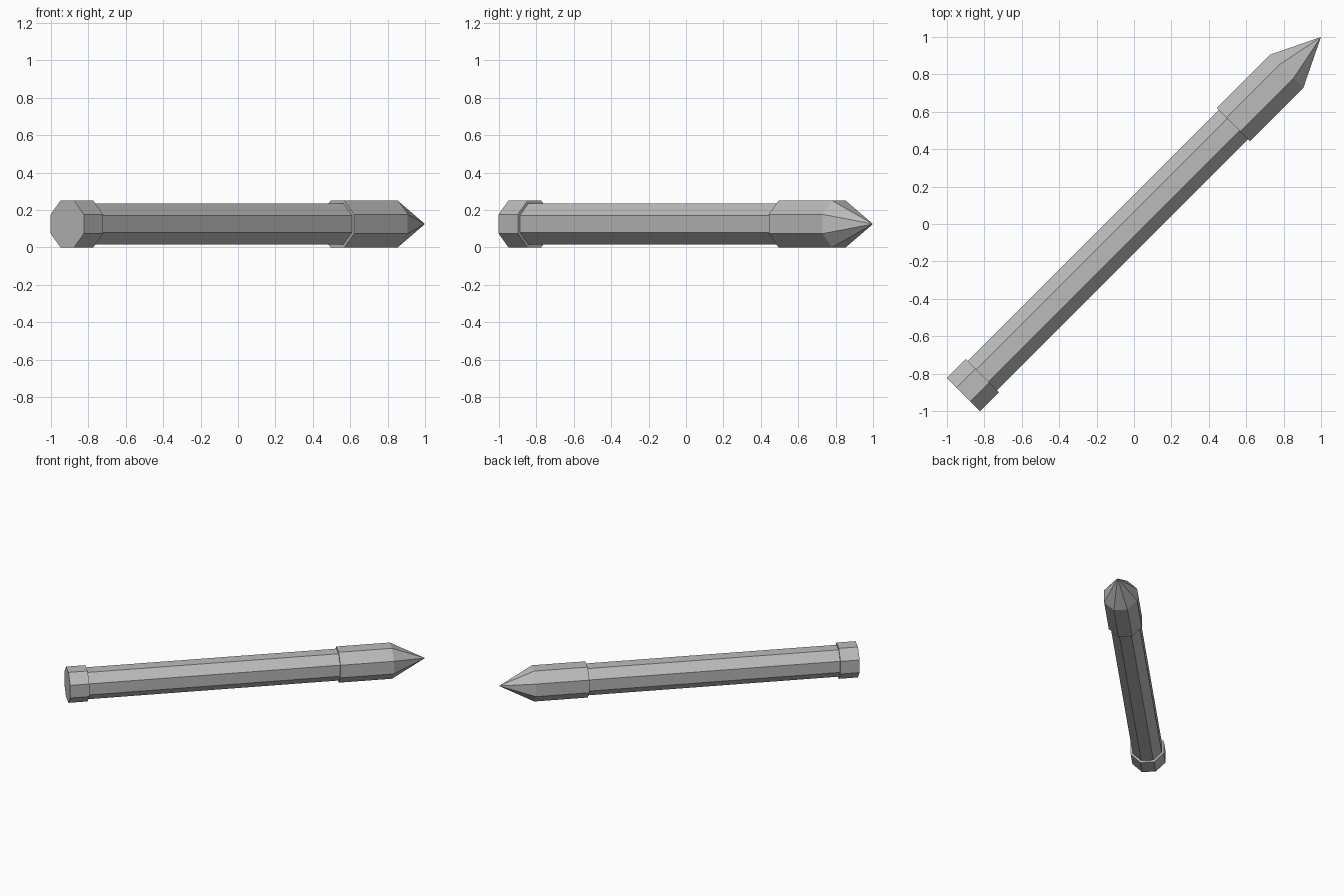
import bpy, bmesh, math
from mathutils import Matrix

if "Cube" in bpy.data.objects:
    bpy.data.objects.remove(bpy.data.objects["Cube"])

SIDES = 8
CZ = 0.125

grey = bpy.data.materials.new("plain grey")
grey.diffuse_color = (0.5, 0.5, 0.5, 1)
grey.use_nodes = True
grey.node_tree.nodes["Principled BSDF"].inputs["Base Color"].default_value = grey.diffuse_color

# Frame whose local z runs along the diagonal (1, 1, 0)
frame = (Matrix.Translation((0, 0, CZ))
         @ Matrix.Rotation(math.radians(45), 4, 'Z')
         @ Matrix.Rotation(math.radians(90), 4, 'Y'))


def octagon_part(name, stations):
    """Loft octagons with (distance along axis, apothem); apothem 0 is a point."""
    bm = bmesh.new()
    rings = []
    for t, a in stations:
        if a == 0:
            rings.append([bm.verts.new((0, 0, t))])
            continue
        r = a / math.cos(math.pi / SIDES)
        angles = [(i + 0.5) * 2 * math.pi / SIDES for i in range(SIDES)]
        rings.append([bm.verts.new((r * math.cos(k), r * math.sin(k), t)) for k in angles])
    for lo, hi in zip(rings, rings[1:]):
        for i in range(SIDES):
            j = (i + 1) % SIDES
            if len(hi) == 1:
                bm.faces.new((lo[i], lo[j], hi[0]))
            else:
                bm.faces.new((lo[i], lo[j], hi[j], hi[i]))
    for ring in (rings[0], rings[-1]):
        if len(ring) > 1:
            bm.faces.new(ring)
    bmesh.ops.recalc_face_normals(bm, faces=bm.faces)
    bm.transform(frame)
    me = bpy.data.meshes.new(name)
    bm.to_mesh(me)
    bm.free()
    me.materials.append(grey)
    ob = bpy.data.objects.new(name, me)
    bpy.context.collection.objects.link(ob)
    return ob


# Shaft, end cap and pointed head
octagon_part("shaft", [(-1.20, 0.11), (0.80, 0.11)])
octagon_part("end_cap", [(-1.291, 0.125), (-1.146, 0.125)])
octagon_part("pointed_head", [(0.752, 0.125), (1.156, 0.125), (1.414, 0)])
